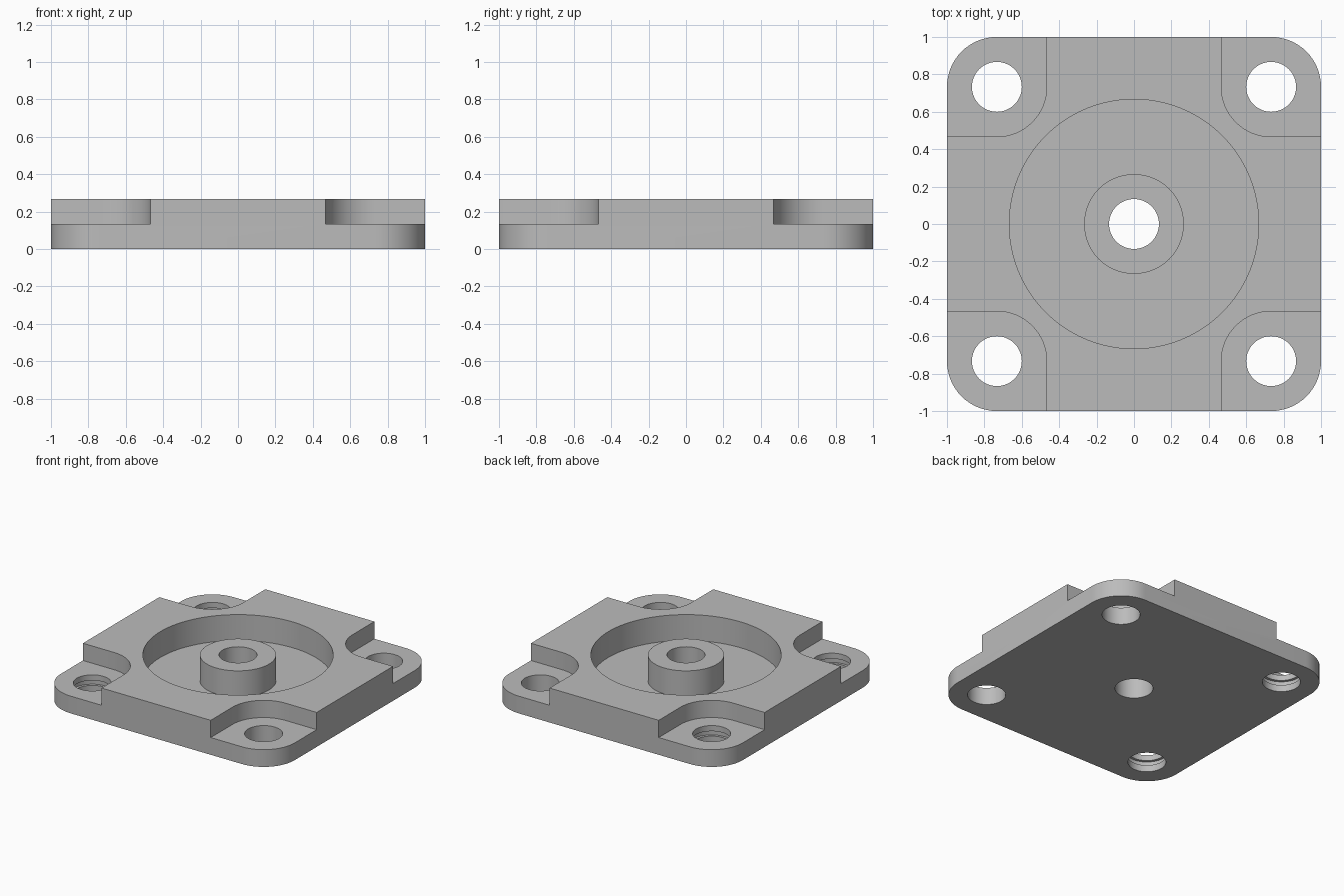
import bpy, bmesh
from math import cos, sin, pi

if "Cube" in bpy.data.objects:
    bpy.data.objects.remove(bpy.data.objects["Cube"], do_unlink=True)

UNIT = 1 / 15             # drawing unit
TOP, LEDGE, FLOOR = 4 * UNIT, 2 * UNIT, UNIT
HOLE, ROUND = 2 * UNIT, 4 * UNIT
CENTRE = 1 - ROUND        # corner hole position
OVER = 0.1                # how far cutters reach past the surface

grey = bpy.data.materials.new("plain grey")
grey.use_nodes = True
grey.diffuse_color = (0.5, 0.5, 0.5, 1)
grey.node_tree.nodes["Principled BSDF"].inputs["Base Color"].default_value = (0.5, 0.5, 0.5, 1)


def finish(bm, name):
    bmesh.ops.recalc_face_normals(bm, faces=bm.faces)
    mesh = bpy.data.meshes.new(name)
    bm.to_mesh(mesh)
    bm.free()
    mesh.materials.append(grey)
    obj = bpy.data.objects.new(name, mesh)
    bpy.context.collection.objects.link(obj)
    return obj


def arc(cx, cy, r, start, steps=16):
    """Quarter circle, counter-clockwise from the start angle."""
    angles = [start + pi / 2 * i / steps for i in range(steps + 1)]
    return [(cx + r * cos(a), cy + r * sin(a)) for a in angles]


def prism(name, outline, z0, z1):
    bm = bmesh.new()
    face = bm.faces.new([bm.verts.new((x, y, z0)) for x, y in outline])
    new = bmesh.ops.extrude_face_region(bm, geom=[face])["geom"]
    moved = [v for v in new if isinstance(v, bmesh.types.BMVert)]
    bmesh.ops.translate(bm, verts=moved, vec=(0, 0, z1 - z0))
    if face.is_valid and len(bm.faces) == len(outline) + 1:
        bm.faces.new([v for v in bm.verts if v not in moved])
    return finish(bm, name)


def lathe(name, profile, x=0, y=0, capped=True, steps=64):
    """Revolve (radius, z) points; capped closes the ends, otherwise the profile loops."""
    bm = bmesh.new()
    rings = [[bm.verts.new((x + r * cos(2 * pi * i / steps), y + r * sin(2 * pi * i / steps), z))
              for i in range(steps)] for r, z in profile]
    pairs = list(zip(rings, rings[1:]))
    if capped:
        bm.faces.new(rings[0])
        bm.faces.new(rings[-1])
    else:
        pairs.append((rings[-1], rings[0]))
    for low, high in pairs:
        for i in range(steps):
            j = (i + 1) % steps
            bm.faces.new((low[i], low[j], high[j], high[i]))
    return finish(bm, name)


def cut(body, cutter):
    cutter.hide_render = True
    mod = body.modifiers.new("cut", 'BOOLEAN')
    mod.operation, mod.solver, mod.object = 'DIFFERENCE', 'EXACT', cutter
    bpy.context.view_layer.objects.active = body
    bpy.ops.object.modifier_apply(modifier=mod.name)
    bpy.data.objects.remove(cutter, do_unlink=True)


# Rounded square block
outline = []
for k, (sx, sy) in enumerate([(1, 1), (-1, 1), (-1, -1), (1, -1)]):
    outline += arc(sx * CENTRE, sy * CENTRE, ROUND, k * pi / 2)
plate = prism("mounting_plate", outline, 0, TOP)

# Round pocket around the central boss
cut(plate, lathe("pocket_cutter", [(ROUND, FLOOR), (10 * UNIT, FLOOR),
                                   (10 * UNIT, TOP + OVER), (ROUND, TOP + OVER)],
                 capped=False, steps=96))

# Bore through the boss
plain_hole = [(HOLE, -OVER), (HOLE, TOP + OVER)]
cut(plate, lathe("bore_cutter", plain_hole))

# Lowered corner ledges, each with a screw hole; right-hand holes have an inner groove
GROOVE = HOLE + 0.02
grooved_hole = [(HOLE, -OVER), (HOLE, 0.052), (GROOVE, 0.052),
                (GROOVE, 0.09), (HOLE, 0.09), (HOLE, TOP + OVER)]
corner = arc(CENTRE, CENTRE, ROUND, pi)
inner, far = CENTRE - ROUND, 1 + OVER
ledge = corner + [(far, inner), (far, far), (inner, far)]
for sx in (-1, 1):
    for sy in (-1, 1):
        cut(plate, prism("ledge_cutter", [(sx * x, sy * y) for x, y in ledge], LEDGE, TOP + OVER))
        cut(plate, lathe("hole_cutter", grooved_hole if sx < 0 else plain_hole,
                         sx * CENTRE, sy * CENTRE))

# Smooth round walls, crisp edges
bpy.ops.object.select_all(action='DESELECT')
plate.select_set(True)
bpy.context.view_layer.objects.active = plate
bpy.ops.object.shade_smooth_by_angle(angle=pi / 6)
